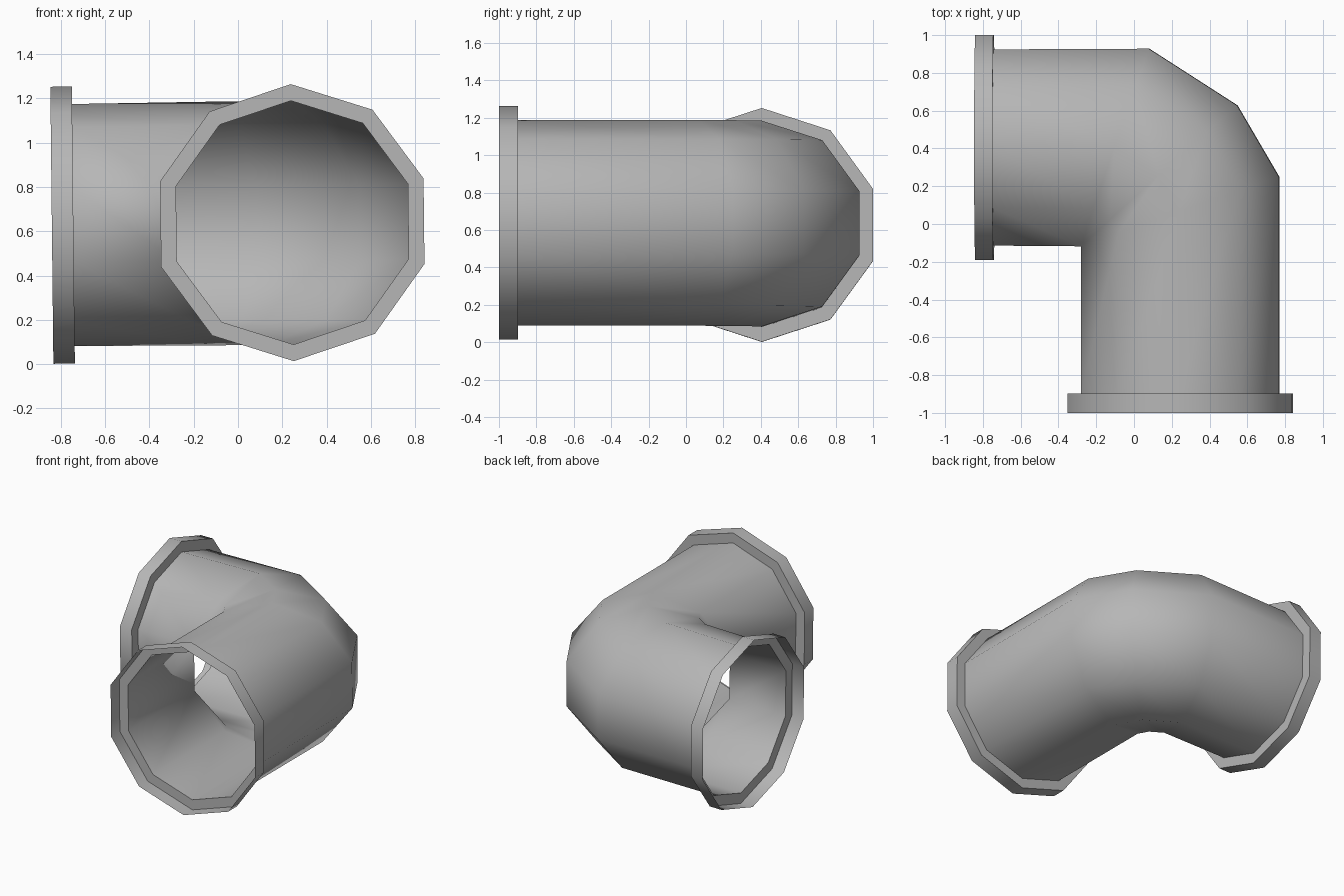
import bpy, bmesh
from math import cos, sin, pi, radians
from mathutils import Matrix, Vector

if "Cube" in bpy.data.objects:
    bpy.data.objects.remove(bpy.data.objects["Cube"])

SIDES = 10
R_PIPE, R_RIM = 0.55, 0.625
CZ = 0.636                       # height of the pipe axis
CX, CY = 0.245, 0.405            # axis of front leg (x) and of left leg (y)
W = cos(pi / SIDES)              # half width of a decagon of radius 1
TILT = Matrix.Translation((0, 0, CZ)) @ Matrix.Rotation(-0.011, 4, 'Y')

grey = bpy.data.materials.new("dark_grey")
grey.diffuse_color = (0.47, 0.47, 0.47, 1)
grey.use_nodes = True
grey.node_tree.nodes["Principled BSDF"].inputs["Base Color"].default_value = grey.diffuse_color


def ring(bm, inner, outer, r):
    """Decagon whose flat sides touch the inner and outer plan points."""
    a, b = Vector(inner), Vector(outer)
    mid, half = (a + b) / 2, (b - a) / 2
    verts = []
    for k in range(SIDES):
        ang = pi / 2 + 2 * pi * k / SIDES
        p = mid + half * (cos(ang) / W)
        verts.append(bm.verts.new((p.x, p.y, r * sin(ang))))
    return verts


def loft(name, sections):
    bm = bmesh.new()
    rings = [ring(bm, *s) for s in sections]
    for a, b in zip(rings, rings[1:]):
        for k in range(SIDES):
            j = (k + 1) % SIDES
            bm.faces.new((a[k], a[j], b[j], b[k]))
    # the bend sections share one inner corner
    bmesh.ops.remove_doubles(bm, verts=bm.verts, dist=0.0005)
    bmesh.ops.recalc_face_normals(bm, faces=bm.faces)
    bm.transform(TILT)
    mesh = bpy.data.meshes.new(name)
    bm.to_mesh(mesh)
    bm.free()
    mesh.materials.append(grey)
    ob = bpy.data.objects.new(name, mesh)
    bpy.context.collection.objects.link(ob)
    bpy.ops.object.select_all(action='DESELECT')
    ob.select_set(True)
    bpy.context.view_layer.objects.active = ob
    bpy.ops.object.shade_smooth_by_angle(angle=radians(40))
    return ob


def left_section(x, r):
    return ((x, CY - r * W), (x, CY + r * W), r)


def front_section(y, r):
    return ((CX - r * W, y), (CX + r * W, y), r)


# open socket rims: outer wall, step inwards to the pipe
left_end = [left_section(-0.84, R_RIM), left_section(-0.743, R_RIM), left_section(-0.743, 0.546)]
front_end = [front_section(-0.897, R_PIPE), front_section(-0.897, R_RIM), front_section(-1.0, R_RIM)]

# bend: a fan of mitred sections about the inner corner
corner = (CX - R_PIPE * W, CY - R_PIPE * W)
outer_points = ((0.08, CY + R_PIPE * W), (0.547, 0.628), (CX + R_PIPE * W, 0.25))
bend = [(corner, p, R_PIPE) for p in outer_points]

loft("elbow_pipe", left_end + bend + front_end)
